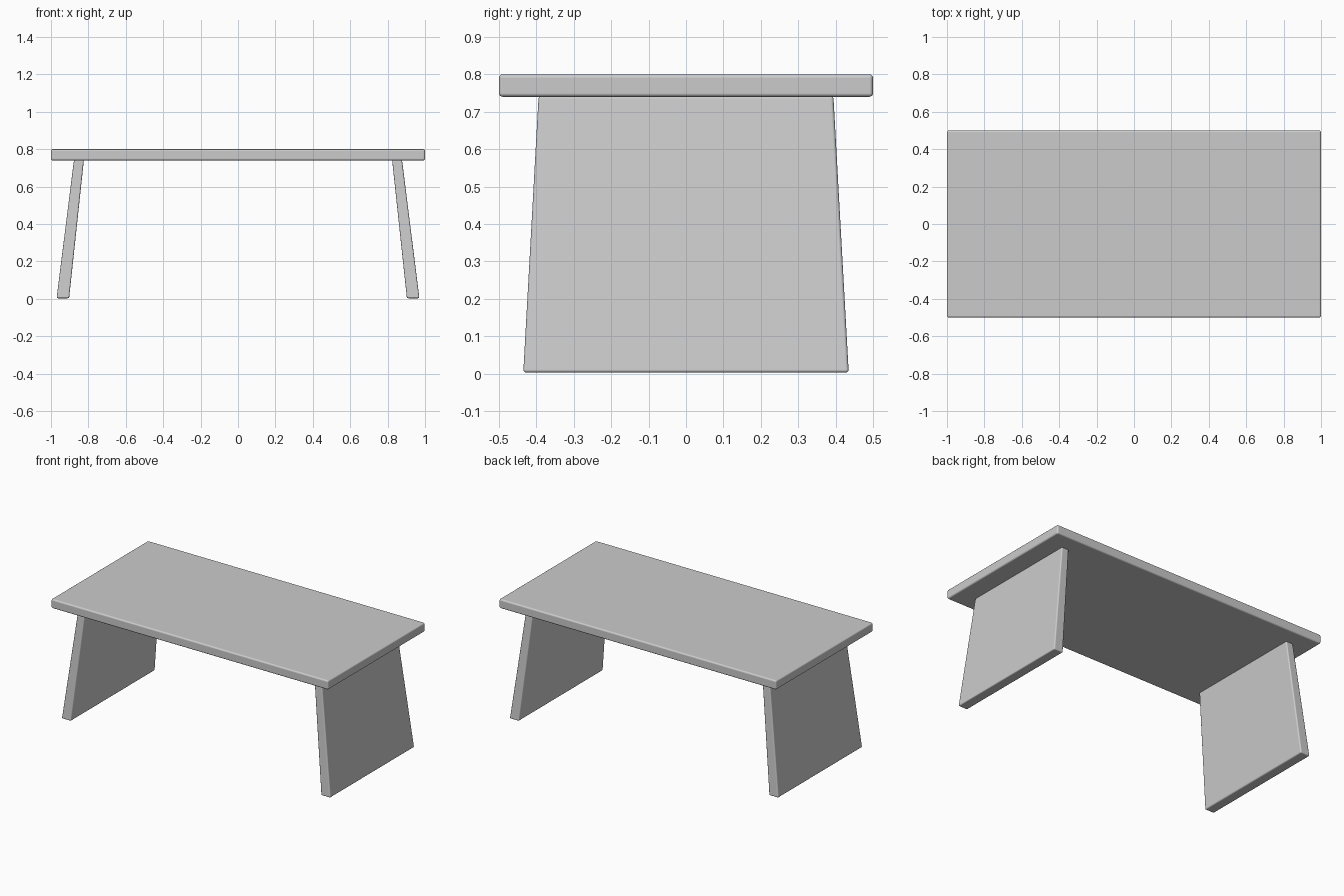
import bpy, bmesh

if "Cube" in bpy.data.objects:
    bpy.data.objects.remove(bpy.data.objects["Cube"])


def finish(name, bm, width):
    """Turn a bmesh into a softly rounded object."""
    bmesh.ops.recalc_face_normals(bm, faces=bm.faces)
    mesh = bpy.data.meshes.new(name)
    bm.to_mesh(mesh)
    bm.free()
    obj = bpy.data.objects.new(name, mesh)
    bpy.context.collection.objects.link(obj)
    for poly in mesh.polygons:
        poly.use_smooth = True
    bevel = obj.modifiers.new("rounded_edges", 'BEVEL')
    bevel.width = width
    bevel.segments = 4
    bevel.harden_normals = True
    return obj


def tapered_block(name, bottom, top, width):
    """Block between two rectangles given as (x0, x1, half_y, z)."""
    bm = bmesh.new()
    bmesh.ops.create_cube(bm, size=2)
    for v in bm.verts:
        x0, x1, hy, z = top if v.co.z > 0 else bottom
        v.co = (x1 if v.co.x > 0 else x0, hy if v.co.y > 0 else -hy, z)
    return finish(name, bm, width)


# Table top
tapered_block("table_top", (-1, 1, 0.5, 0.74), (-1, 1, 0.5, 0.8), 0.01)

# Splayed panel legs, wider at the foot
for name, s in (("right_leg", 1), ("left_leg", -1)):
    foot = sorted((s * 0.903, s * 0.97))
    head = sorted((s * 0.824, s * 0.877))
    tapered_block(name, (*foot, 0.435, 0.003), (*head, 0.394, 0.742), 0.008)
